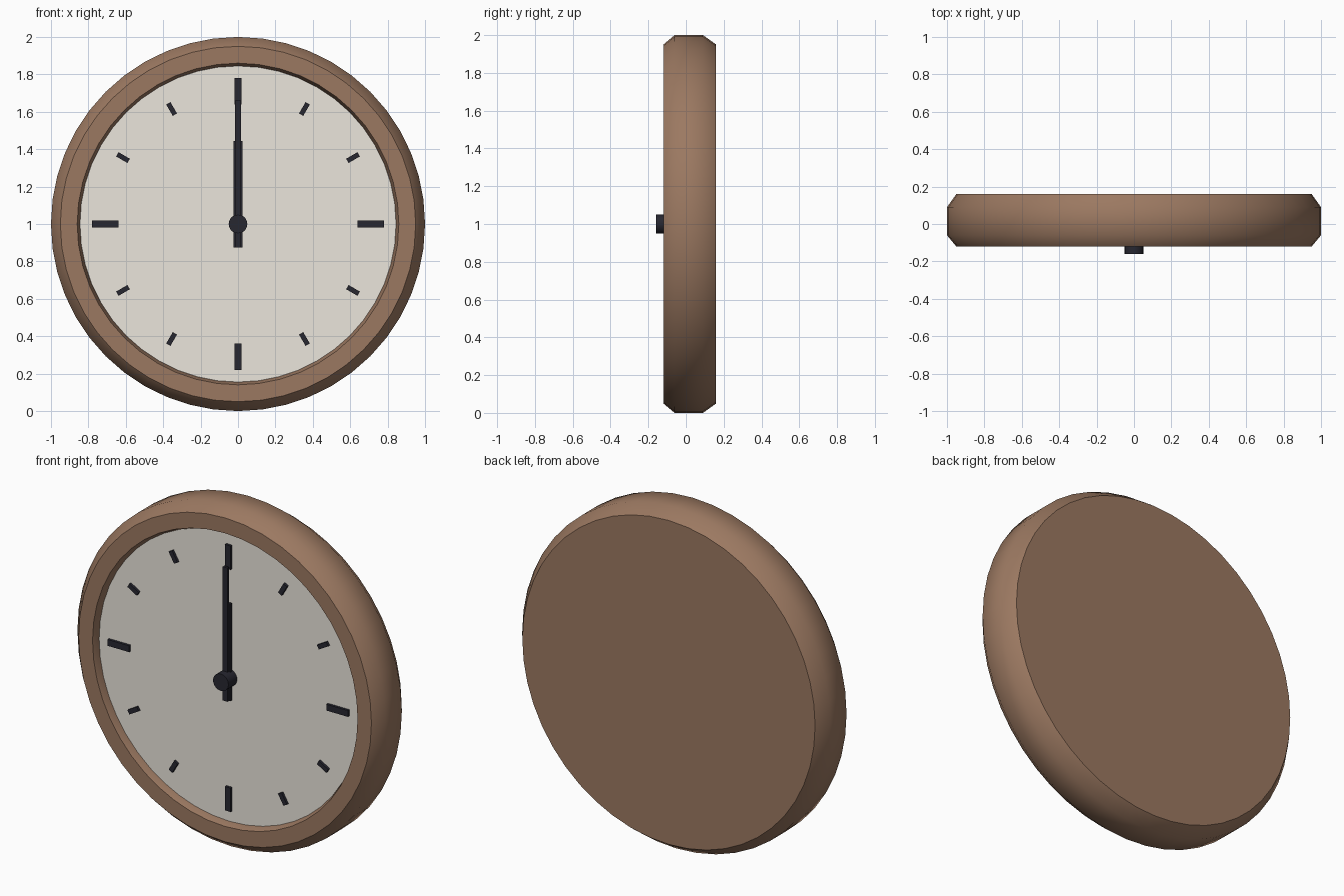
import bpy, bmesh, math

if "Cube" in bpy.data.objects:
    bpy.data.objects.remove(bpy.data.objects["Cube"])

SEG = 48
CZ = 1.0


def material(name, rgb):
    m = bpy.data.materials.new(name)
    m.diffuse_color = (*rgb, 1)
    m.use_nodes = True
    m.node_tree.nodes["Principled BSDF"].inputs["Base Color"].default_value = m.diffuse_color
    return m


wood = material("wood", (0.33, 0.19, 0.12))
cream = material("cream", (0.83, 0.79, 0.72))
dark = material("dark", (0.02, 0.02, 0.03))


def lathe(name, profile, mat, seg=SEG):
    """Turn (radius, y) points about the clock axis, capping both ends."""
    bm = bmesh.new()
    rings = []
    for r, y in profile:
        rings.append([bm.verts.new((r * math.sin(2 * math.pi * i / seg), y,
                                    CZ + r * math.cos(2 * math.pi * i / seg)))
                      for i in range(seg)])
    for a, b in zip(rings, rings[1:]):
        for i in range(seg):
            j = (i + 1) % seg
            bm.faces.new((a[i], a[j], b[j], b[i]))
    bm.faces.new(rings[0])
    bm.faces.new(rings[-1])
    bmesh.ops.recalc_face_normals(bm, faces=bm.faces)
    ob = finish(name, bm, mat)
    bpy.context.view_layer.objects.active = ob
    ob.select_set(True)
    bpy.ops.object.shade_smooth_by_angle(angle=math.radians(45))
    ob.select_set(False)
    return ob


def finish(name, bm, mat):
    me = bpy.data.meshes.new(name)
    bm.to_mesh(me)
    bm.free()
    me.materials.append(mat)
    ob = bpy.data.objects.new(name, me)
    bpy.context.collection.objects.link(ob)
    return ob


def bar(name, r0, r1, width, y_front, y_back, angle=0):
    """Box lying on the dial, from radius r0 to r1, at a clockwise angle."""
    bm = bmesh.new()
    bmesh.ops.create_cube(bm, size=1)
    for v in bm.verts:
        v.co.x *= width
        v.co.y = y_front if v.co.y < 0 else y_back
        v.co.z = r0 if v.co.z < 0 else r1
    ob = finish(name, bm, dark)
    ob.location.z = CZ
    ob.rotation_euler.y = angle
    return ob


# Chamfered case with a recessed, slightly tapered bezel
lathe("case", [(0.95, 0.16), (1.0, 0.09), (1.0, -0.06), (0.95, -0.12),
               (0.86, -0.12), (0.845, -0.08), (0.845, -0.07)], wood)

# Dial plate
lathe("dial", [(0.845, -0.07), (0.845, -0.08)], cream)

# Hour markers, longer at the quarters
for h in range(12):
    quarter = h % 3 == 0
    half, width = (0.07, 0.037) if quarter else (0.035, 0.026)
    bar(f"hour_marker_{h}", 0.71 - half, 0.71 + half, width,
        -0.095, -0.078, h * math.pi / 6)

# Hands and centre hub
bar("hour_hand", -0.125, 0.445, 0.046, -0.105, -0.09)
bar("minute_hand", -0.125, 0.66, 0.03, -0.12, -0.105)
lathe("hub", [(0.05, -0.078), (0.05, -0.16)], dark, 20)
